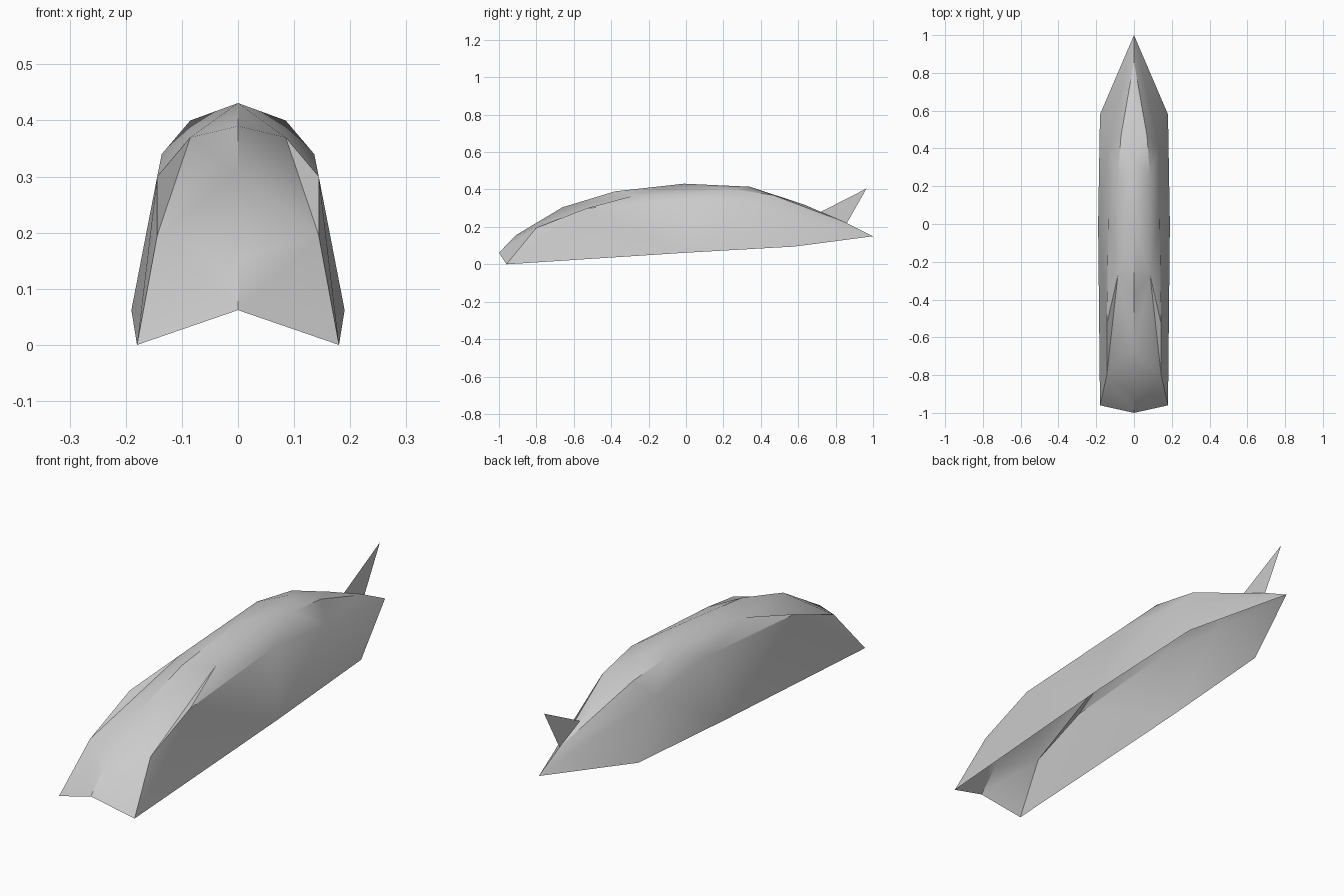
import bpy, bmesh, math

if "Cube" in bpy.data.objects:
    bpy.data.objects.remove(bpy.data.objects["Cube"])


def build(name, points, faces):
    mesh = bpy.data.meshes.new(name)
    bm = bmesh.new()
    verts = {k: bm.verts.new(p) for k, p in points.items()}
    for f in faces.split(", "):
        bm.faces.new([verts[k] for k in f.split()])
    bmesh.ops.recalc_face_normals(bm, faces=bm.faces)
    # shell faces outward
    if sum(f.normal.x * f.calc_area() for f in bm.faces) < 0:
        bmesh.ops.reverse_faces(bm, faces=bm.faces)
    bm.to_mesh(mesh)
    bm.free()
    ob = bpy.data.objects.new(name, mesh)
    bpy.context.collection.objects.link(ob)
    return ob


points = {}
# four lengthwise rails: ridge, shoulder, upper side, open bottom rim
rails = {
    "r": [(0, -1, .062), (0, -.91, .155), (0, -.66, .305), (0, -.38, .39),
          (0, -.01, .431), (0, .34, .415), (0, .63, .32), (0, .86, .22)],
    "s": [(.085, -.27, .37), (.085, .25, .4), (.069, .466, .37)],
    "l": [(.144, -.8, .195), (.144, -.53, .3), (.136, .05, .34), (.135, .4, .3)],
    "b": [(.18, -.96, 0), (.19, 0, .062), (.18, .58, .095), (0, 1, .15)],
}
for key, pts in rails.items():
    for i, p in enumerate(pts):
        points[f"{key}{i}"] = p

# half of the body shell
body = build("body_shell", points,
             "r0 b0 l0 r1, r1 l0 r2, r2 l0 s0 r3, l0 l1 s0, "
             "r3 s0 r4, r4 s0 s1, r4 s1 r5, r5 s1 s2, r5 s2 r6, r6 s2 r7, "
             "s0 l1 l2, s0 l2 s1, s1 l2 l3, s1 l3 s2, s2 l3 r7, "
             "b0 l1 l0, b0 b1 l1, b1 l2 l1, b1 b2 l3 l2, b2 b3 l3, b3 r7 l3")
mirror = body.modifiers.new("mirror", "MIRROR")
mirror.use_axis[0] = True
bpy.context.view_layer.objects.active = body
body.select_set(True)
bpy.ops.object.modifier_apply(modifier="mirror")
bpy.ops.object.shade_smooth_by_angle(angle=math.radians(30))

# thin tail fin
build("tail_fin", {"a": (0, .72, .28), "b": (0, .86, .22), "c": (0, .965, .405)}, "a b c")
